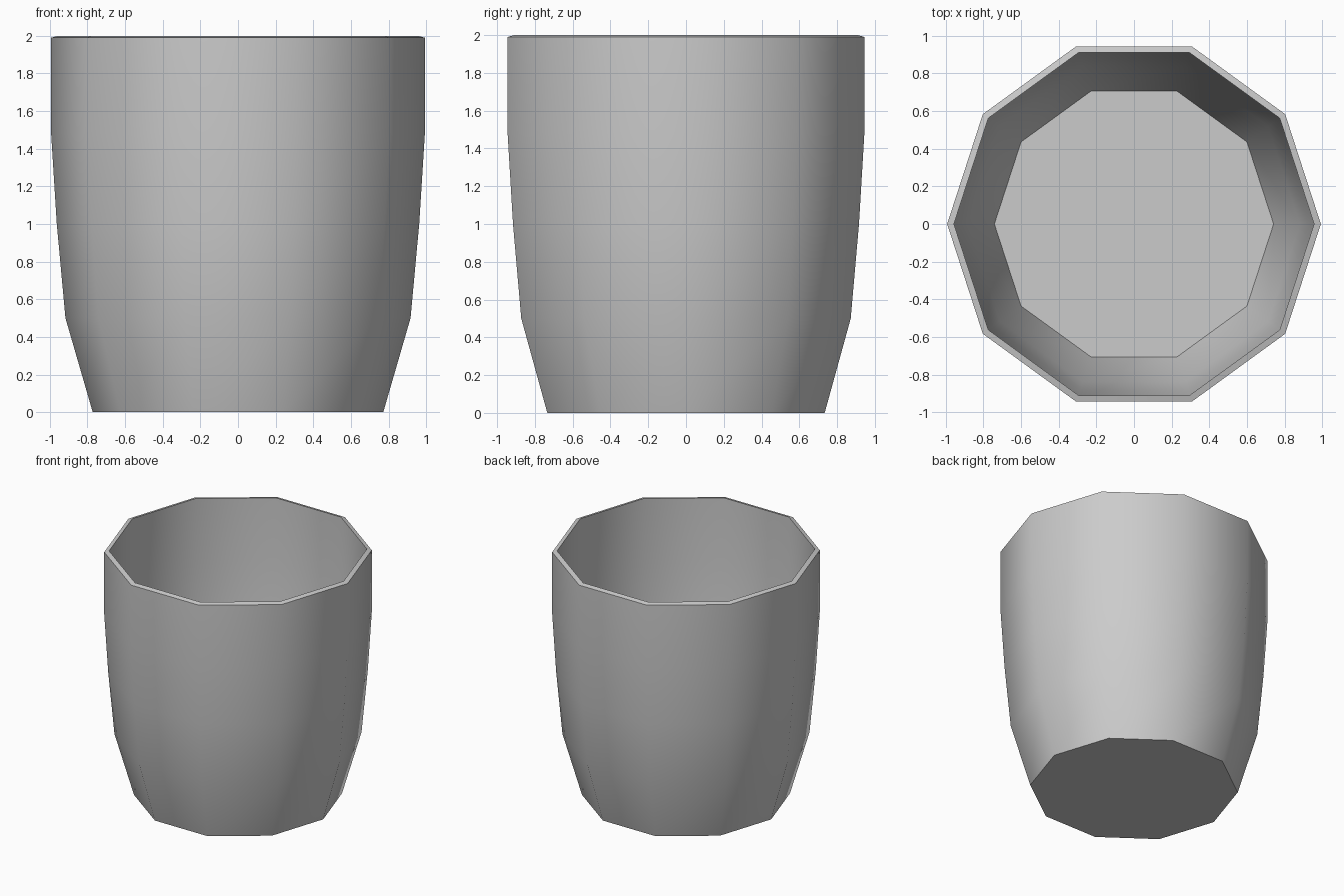
import bpy, bmesh, math

if "Cube" in bpy.data.objects:
    bpy.data.objects.remove(bpy.data.objects["Cube"])

SIDES = 10

# Wall profile (radius, height): outer base up to the rim, then down the inside to the floor
PROFILE = [
    (0.772, 0.0), (0.917, 0.5), (0.963, 1.0), (0.993, 1.48), (0.993, 1.99),
    (0.957, 2.0), (0.957, 1.48), (0.927, 1.0), (0.882, 0.51), (0.742, 0.03),
]


def ring(bm, radius, z):
    return [bm.verts.new((radius * math.cos(2 * math.pi * i / SIDES),
                          radius * math.sin(2 * math.pi * i / SIDES), z))
            for i in range(SIDES)]


# Ten-sided hollow cup
bm = bmesh.new()
rings = [ring(bm, r, z) for r, z in PROFILE]
for lower, upper in zip(rings, rings[1:]):
    for i in range(SIDES):
        j = (i + 1) % SIDES
        bm.faces.new((lower[i], lower[j], upper[j], upper[i]))

# Underside and inner floor
bm.faces.new(rings[0][::-1])
bm.faces.new(rings[-1])
bmesh.ops.recalc_face_normals(bm, faces=bm.faces[:])

mesh = bpy.data.meshes.new("cup")
bm.to_mesh(mesh)
bm.free()
cup = bpy.data.objects.new("cup", mesh)
bpy.context.collection.objects.link(cup)

# Smooth walls, crisp rim and base
bpy.context.view_layer.objects.active = cup
cup.select_set(True)
bpy.ops.object.shade_smooth_by_angle(angle=math.radians(50))
